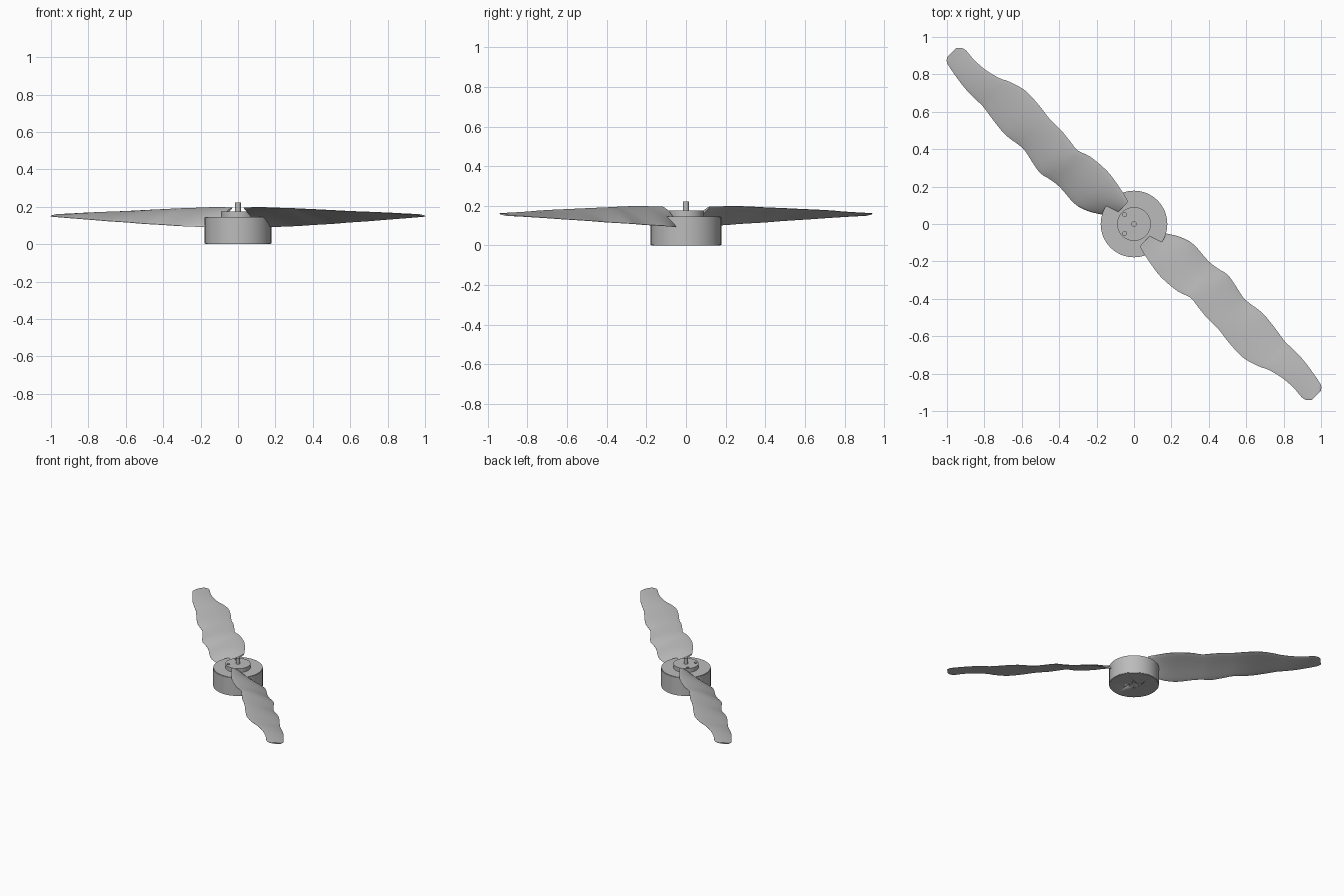
import bpy, bmesh, math
from mathutils import Vector, Matrix

cube = bpy.data.objects.get("Cube")
if cube:
    bpy.data.objects.remove(cube, do_unlink=True)

grey = bpy.data.materials.new("mid_grey")
grey.use_nodes = True
grey.diffuse_color = (0.5, 0.5, 0.5, 1)
grey.node_tree.nodes["Principled BSDF"].inputs["Base Color"].default_value = (0.5, 0.5, 0.5, 1)


def make_object(name, bm, angle=35):
    bmesh.ops.recalc_face_normals(bm, faces=bm.faces[:])
    mesh = bpy.data.meshes.new(name)
    bm.to_mesh(mesh)
    bm.free()
    mesh.materials.append(grey)
    obj = bpy.data.objects.new(name, mesh)
    bpy.context.collection.objects.link(obj)
    bpy.ops.object.select_all(action='DESELECT')
    obj.select_set(True)
    bpy.context.view_layer.objects.active = obj
    bpy.ops.object.shade_smooth_by_angle(angle=math.radians(angle))
    return obj


def add_cylinder(bm, radius, low, high, x=0, y=0, sides=64):
    place = Matrix.Translation((x, y, (low + high) / 2))
    bmesh.ops.create_cone(bm, cap_ends=True, segments=sides, radius1=radius,
                          radius2=radius, depth=high - low, matrix=place)


def cylinder(name, radius, low, high, bevel=0.0):
    bm = bmesh.new()
    add_cylinder(bm, radius, low, high)
    if bevel:
        rims = [e for e in bm.edges if abs(e.verts[0].co.z - e.verts[1].co.z) < 1e-5]
        bmesh.ops.bevel(bm, geom=rims, offset=bevel, segments=2, affect='EDGES')
    return make_object(name, bm)


def drill(target, name, spots, radius, low, high):
    bm = bmesh.new()
    for x, y in spots:
        add_cylinder(bm, radius, low, high, x, y, 16)
    cutter = make_object(name, bm)
    cutter.hide_render = True
    cutter.hide_set(True)
    mod = target.modifiers.new("holes", 'BOOLEAN')
    mod.object = cutter
    mod.solver = 'EXACT'


# Motor, hub and shaft
motor = cylinder("motor_housing", 0.178, 0, 0.145, 0.003)
hub = cylinder("hub_disc", 0.09, 0.14, 0.176)
cylinder("shaft", 0.015, 0.17, 0.222)
drill(hub, "hub_hole_cutter", [(-0.05, 0.05), (-0.05, -0.05)], 0.011, 0.155, 0.2)
drill(motor, "base_hole_cutter", [(a * 0.03, b * 0.03) for a in (-1, 1) for b in (-1, 1)],
      0.008, -0.02, 0.02)

# Blade planform: distance along the span, trailing edge, leading edge
PLAN = [(.105, -.065, .05), (.157, -.079, .082), (.228, -.094, .123), (.305, -.104, .143),
        (.42, -.096, .134), (.49, -.073, .141), (.55, -.08, .153), (.63, -.09, .138),
        (.71, -.09, .122), (.82, -.105, .135), (.92, -.108, .125), (1.01, -.083, .11),
        (1.06, -.06, .109), (1.15, -.04, .107), (1.23, -.037, .095), (1.29, -.043, .083),
        (1.32, -.034, .074), (1.338, -.014, .055)]
ALONG = Vector((0.719, -0.695, 0))
ACROSS = Vector((0.695, 0.719, 0))
STEPS = 3
CHORD = 8


def smooth_rows(rows):
    pts = [Vector(r) for r in rows]
    out = []
    for i in range(len(pts) - 1):
        a, b, c = pts[max(i - 1, 0)], pts[i], pts[i + 1]
        d = pts[min(i + 2, len(pts) - 1)]
        for k in range(STEPS):
            t = k / STEPS
            out.append(b + (c - a) * t / 2 + (a - b * 2.5 + c * 2 - d / 2) * t * t
                       + (b * 1.5 - a / 2 - c * 1.5 + d / 2) * t ** 3)
    return out + [pts[-1]]


def section(row):
    s, trail, lead = row
    f = s / 1.338
    z_trail = 0.203 - 0.043 * f ** 1.3 - 0.012 * max(0, 1 - s / 0.25)
    z_lead = 0.094 + 0.056 * max(0, f - 0.15) ** 1.1 / 0.836
    thick = 0.011 - 0.006 * f
    camber = 0.012 * (1 - f)
    top, under = [], []
    for i in range(CHORD + 1):
        c = (1 - math.cos(math.pi * i / CHORD)) / 2
        bulge = math.sin(math.pi * c)
        half = thick * math.sqrt(max(bulge, 0)) * 0.7 + 0.001
        p = ALONG * s + ACROSS * (trail + (lead - trail) * c)
        z = z_trail + (z_lead - z_trail) * c + camber * bulge
        top.append(p + Vector((0, 0, z + half)))
        under.append(p + Vector((0, 0, z - half)))
    return top + under[::-1]


def blade(name, turn):
    bm = bmesh.new()
    spin = Matrix.Rotation(turn, 4, 'Z')
    loops = [[bm.verts.new(spin @ p) for p in section(r)] for r in smooth_rows(PLAN)]
    for one, two in zip(loops, loops[1:]):
        for i in range(len(one)):
            j = (i + 1) % len(one)
            bm.faces.new((one[i], one[j], two[j], two[i]))
    bm.faces.new(loops[0])
    bm.faces.new(loops[-1][::-1])
    make_object(name, bm, 50)


blade("front_left_blade", 0)
blade("back_right_blade", math.pi)
